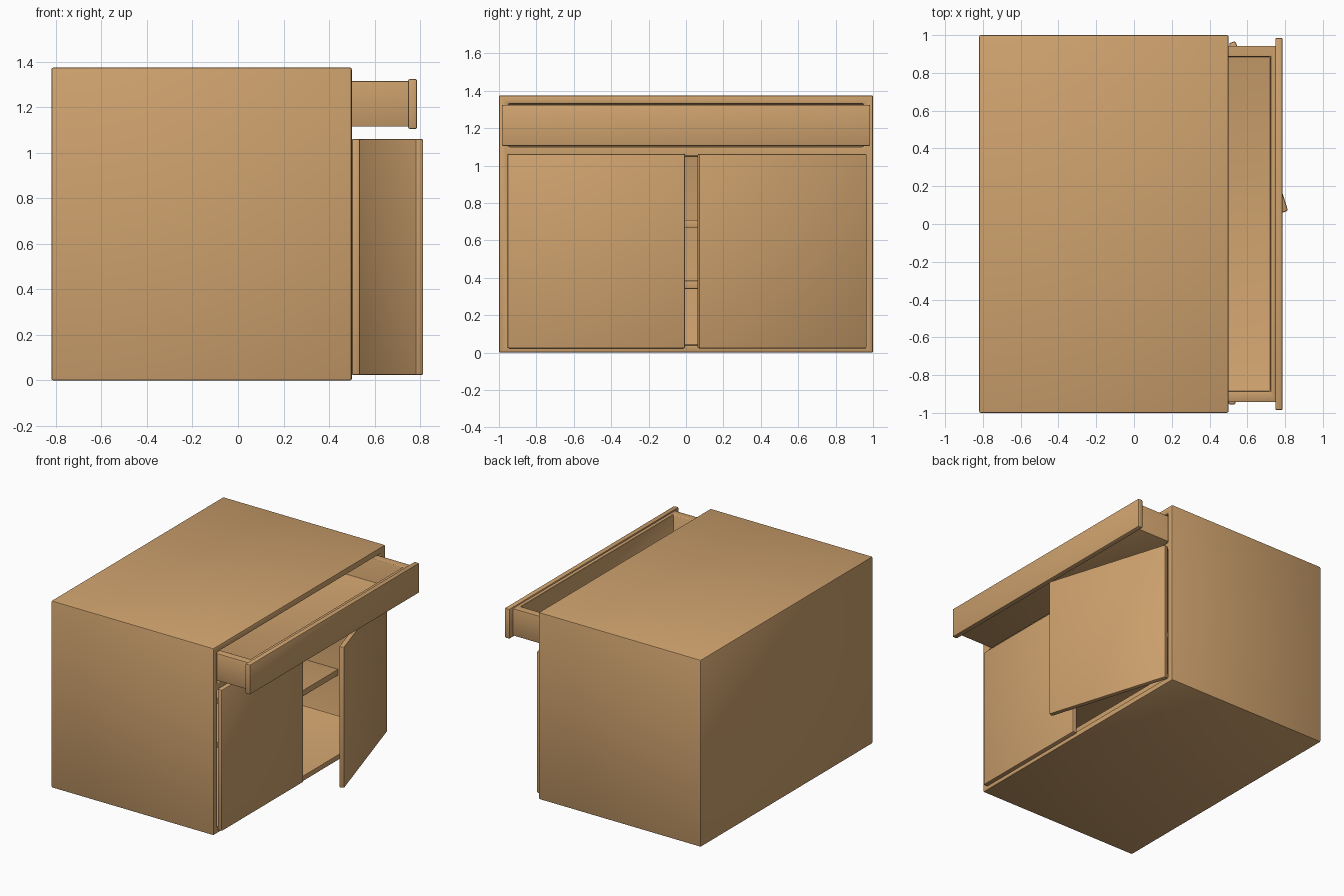
import bpy
import math

if "Cube" in bpy.data.objects:
    bpy.data.objects.remove(bpy.data.objects["Cube"])

wood = bpy.data.materials.new("light_wood")
wood.diffuse_color = (0.62, 0.36, 0.155, 1.0)
wood.use_nodes = True
wood.node_tree.nodes["Principled BSDF"].inputs["Base Color"].default_value = wood.diffuse_color


def box(name, lo, hi):
    """Axis-aligned box between two corners, origin at the low corner."""
    bpy.ops.mesh.primitive_cube_add(size=1)
    ob = bpy.context.object
    ob.name = name
    for v in ob.data.vertices:
        v.co = [(c + 0.5) * (h - l) for c, l, h in zip(v.co, lo, hi)]
    ob.location = lo
    ob.data.materials.append(wood)
    return ob


def carve(ob, lo, hi):
    """Cut a box-shaped cavity out of an object."""
    cutter = box("cutter", lo, hi)
    cutter.hide_render = True
    mod = ob.modifiers.new("cavity", 'BOOLEAN')
    mod.operation = 'DIFFERENCE'
    mod.solver = 'EXACT'
    mod.object = cutter
    bpy.context.view_layer.objects.active = ob
    bpy.ops.object.modifier_apply(modifier=mod.name)
    bpy.data.objects.remove(cutter, do_unlink=True)


def soften(ob, width=0.008):
    """Small rounded edges with smooth shading."""
    mod = ob.modifiers.new("rounding", 'BEVEL')
    mod.width = width
    mod.segments = 2
    mod.limit_method = 'ANGLE'
    bpy.ops.object.select_all(action='DESELECT')
    ob.select_set(True)
    bpy.context.view_layer.objects.active = ob
    bpy.ops.object.modifier_apply(modifier=mod.name)
    bpy.ops.object.shade_smooth_by_angle(angle=math.radians(35))


# Carcass with a cupboard space and a drawer space, both open at +x
carcass = box("cabinet_body", (-0.82, -1, 0), (0.5, 1, 1.375))
carve(carcass, (-0.77, -0.95, 0.04), (0.7, 0.95, 1.05))
carve(carcass, (-0.77, -0.95, 1.10), (0.7, 0.95, 1.33))
soften(carcass)

# Two recessed shelves
for name, z in (("lower_shelf", 0.34), ("upper_shelf", 0.665)):
    soften(box(name, (-0.775, -0.955, z), (0.15, 0.955, z + 0.045)), 0.005)

# Closed door
soften(box("closed_door", (0.5, -0.955, 0.023), (0.537, -0.005, 1.062)))

# Open door, swung about its hinge edge
door = box("open_door", (0, -0.94, 0.023), (0.037, 0, 1.062))
for v in door.data.vertices:
    v.co.y -= 0.94
soften(door)
door.location = (0.502, 0.957, 0.023)
door.rotation_euler.z = math.radians(17.2)

# Drawer tray pulled out, and its front panel
tray = box("drawer_tray", (-0.5, -0.943, 1.115), (0.75, 0.943, 1.315))
carve(tray, (-0.45, -0.886, 1.138), (0.722, 0.886, 1.5))
soften(tray, 0.005)
soften(box("drawer_front", (0.748, -0.985, 1.105), (0.787, 0.985, 1.325)))
